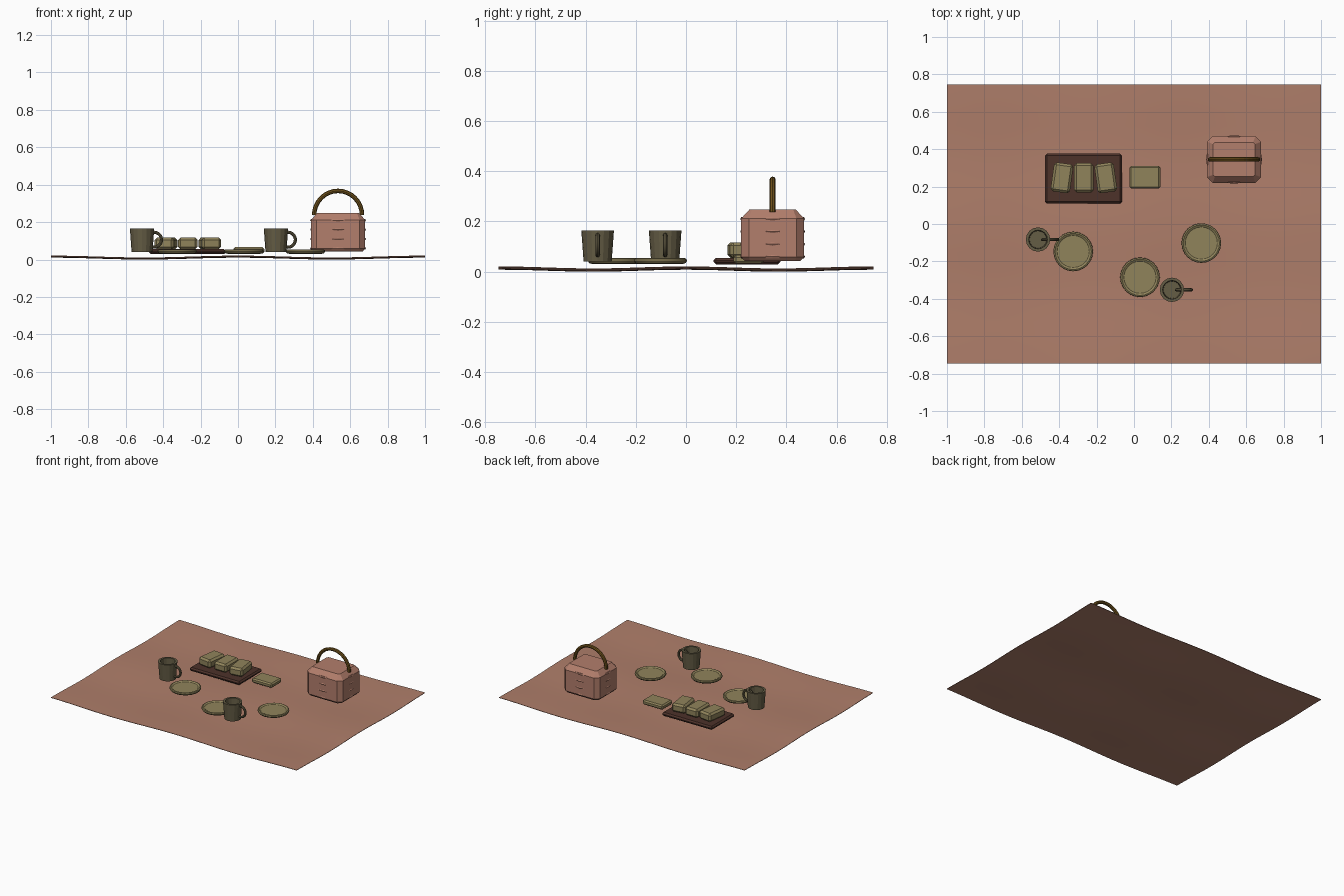
import bpy, bmesh, math
from mathutils import Vector

if "Cube" in bpy.data.objects:
    bpy.data.objects.remove(bpy.data.objects["Cube"])


def mat(name, rgb):
    m = bpy.data.materials.new(name)
    m.diffuse_color = (*rgb, 1)
    m.use_nodes = True
    m.node_tree.nodes["Principled BSDF"].inputs["Base Color"].default_value = m.diffuse_color
    return m


BLANKET = mat("blanket_terracotta", (0.43, 0.21, 0.145))
WICKER = mat("basket_pink_brown", (0.45, 0.21, 0.15))
HANDLE = mat("handle_ochre", (0.16, 0.085, 0.012))
CREAM = mat("cream", (0.28, 0.23, 0.105))
MUG = mat("mug_olive_grey", (0.13, 0.11, 0.06))
BOARD = mat("board_dark_brown", (0.075, 0.032, 0.023))


def finish(name, bm, m, loc=(0, 0, 0), rot=0, smooth=False):
    bmesh.ops.recalc_face_normals(bm, faces=bm.faces)
    me = bpy.data.meshes.new(name)
    bm.to_mesh(me)
    bm.free()
    me.materials.append(m)
    ob = bpy.data.objects.new(name, me)
    bpy.context.collection.objects.link(ob)
    ob.location = loc
    ob.rotation_euler[2] = rot
    if smooth:
        bpy.ops.object.select_all(action='DESELECT')
        ob.select_set(True)
        bpy.context.view_layer.objects.active = ob
        bpy.ops.object.shade_smooth_by_angle(angle=math.radians(35))
    return ob


def box(name, size, loc, m, bevel, rot=0):
    bm = bmesh.new()
    bmesh.ops.create_cube(bm, size=1)
    bmesh.ops.scale(bm, vec=size, verts=bm.verts)
    bmesh.ops.bevel(bm, geom=bm.edges[:], offset=bevel, segments=1,
                    affect='EDGES', profile=0.5)
    return finish(name, bm, m, loc, rot)


def lathe(name, profile, sides, loc, m, smooth=False):
    # profile runs from bottom axis to inner-floor axis; ends are capped
    bm = bmesh.new()
    rings = [[bm.verts.new((r * math.cos(2 * math.pi * i / sides),
                            r * math.sin(2 * math.pi * i / sides), z))
              for i in range(sides)] for r, z in profile]
    for a, b in zip(rings, rings[1:]):
        for i in range(sides):
            j = (i + 1) % sides
            bm.faces.new((a[i], a[j], b[j], b[i]))
    bm.faces.new(rings[0])
    bm.faces.new(rings[-1])
    return finish(name, bm, m, loc, 0, smooth)


def arc_tube(name, radii, tube, a0, a1, n, k, plane, loc, m, smooth=False):
    # tube swept round an ellipse, lying flat ('xy') or upright ('xz')
    bm = bmesh.new()
    closed = abs(a1 - a0) >= 2 * math.pi - 1e-6
    rings = []
    for i in range(n if closed else n + 1):
        a = a0 + (a1 - a0) * i / n
        ring = []
        for q in range(k):
            t = 2 * math.pi * q / k
            u = (radii[0] + tube * math.cos(t)) * math.cos(a)
            v = (radii[1] + tube * math.cos(t)) * math.sin(a)
            w = tube * math.sin(t)
            ring.append(bm.verts.new((u, v, w) if plane == 'xy' else (u, w, v)))
        rings.append(ring)
    pairs = list(zip(rings, rings[1:])) + ([(rings[-1], rings[0])] if closed else [])
    for a, b in pairs:
        for q in range(k):
            r = (q + 1) % k
            bm.faces.new((a[q], a[r], b[r], b[q]))
    if not closed:
        bm.faces.new(rings[0])
        bm.faces.new(rings[-1])
    return finish(name, bm, m, loc, 0, smooth)


# gently rippled blanket
bm = bmesh.new()
bmesh.ops.create_grid(bm, x_segments=28, y_segments=20, size=1)
for v in bm.verts:
    v.co.y *= 0.747
    v.co.z = 0.011 + 0.005 * math.cos(2 * math.pi * v.co.x) \
        + 0.004 * math.cos(math.pi * v.co.y / 0.37)
low = min(v.co.z for v in bm.verts)
for v in bm.verts:
    v.co.z -= low - 0.003
top = bm.faces[:]
ret = bmesh.ops.extrude_face_region(bm, geom=top)
bmesh.ops.translate(bm, vec=(0, 0, -0.003),
                    verts=[g for g in ret["geom"] if isinstance(g, bmesh.types.BMVert)])
finish("blanket", bm, BLANKET, smooth=True)

# basket: chamfered body, narrowing lid, woven bands and arched handle
BX, BY = 0.535, 0.345
bm = bmesh.new()
levels = [(0.015, 0.042), (0, 0.058), (0, 0.212), (0.033, 0.248)]
rings = []
for inset, z in levels:
    hx, hy, c = 0.145 - inset, 0.125 - inset, 0.03 - inset * 0.6
    pts = [(hx, -hy + c), (hx, hy - c), (hx - c, hy), (-hx + c, hy),
           (-hx, hy - c), (-hx, -hy + c), (-hx + c, -hy), (hx - c, -hy)]
    rings.append([bm.verts.new((x, y, z)) for x, y in pts])
for a, b in zip(rings, rings[1:]):
    for i in range(8):
        j = (i + 1) % 8
        bm.faces.new((a[i], a[j], b[j], b[i]))
bm.faces.new(rings[0])
bm.faces.new(rings[-1])
finish("basket_body", bm, WICKER, (BX, BY, 0))
for i in range(4):
    arc_tube(f"basket_band_{i}", (0.141, 0.121), 0.008, 0, 2 * math.pi, 32, 6,
             'xy', (BX, BY, 0.06 + 0.05 * i), WICKER)
arc_tube("basket_handle", (0.128, 0.13), 0.012, 0, math.pi, 16, 8,
         'xz', (BX, BY, 0.237), HANDLE)

# plates with a raised rim
plate = [(0.085, 0.030), (0.100, 0.034), (0.106, 0.043), (0.104, 0.051),
         (0.097, 0.054), (0.090, 0.050), (0.086, 0.047)]
for i, (x, y) in enumerate([(-0.325, -0.147), (0.032, -0.285), (0.36, -0.102)]):
    lathe(f"plate_{i}", plate, 24, (x, y, 0), CREAM, True)

# hollow mugs with ring handles
mug = [(0.056, 0.041), (0.065, 0.165), (0.050, 0.165), (0.046, 0.055)]
for i, (x, y) in enumerate([(-0.513, -0.083), (0.203, -0.352)]):
    lathe(f"mug_{i}", mug, 16, (x, y, 0), MUG)
    arc_tube(f"mug_handle_{i}", (0.040, 0.040), 0.0085, 0, 2 * math.pi, 20, 8,
             'xz', (x + 0.064, y, 0.106), MUG, True)

# serving board with three sandwiches, and a folded napkin beside it
box("serving_board", (0.411, 0.267, 0.026), (-0.27, 0.243, 0.042), BOARD, 0.010)
for i, (x, r) in enumerate([(-0.385, -0.14), (-0.268, 0), (-0.151, 0.14)]):
    box(f"sandwich_{i}", (0.104, 0.156, 0.062), (x, 0.247, 0.086), CREAM, 0.013, r)
box("napkin", (0.166, 0.12, 0.034), (0.058, 0.25, 0.049), CREAM, 0.009)
